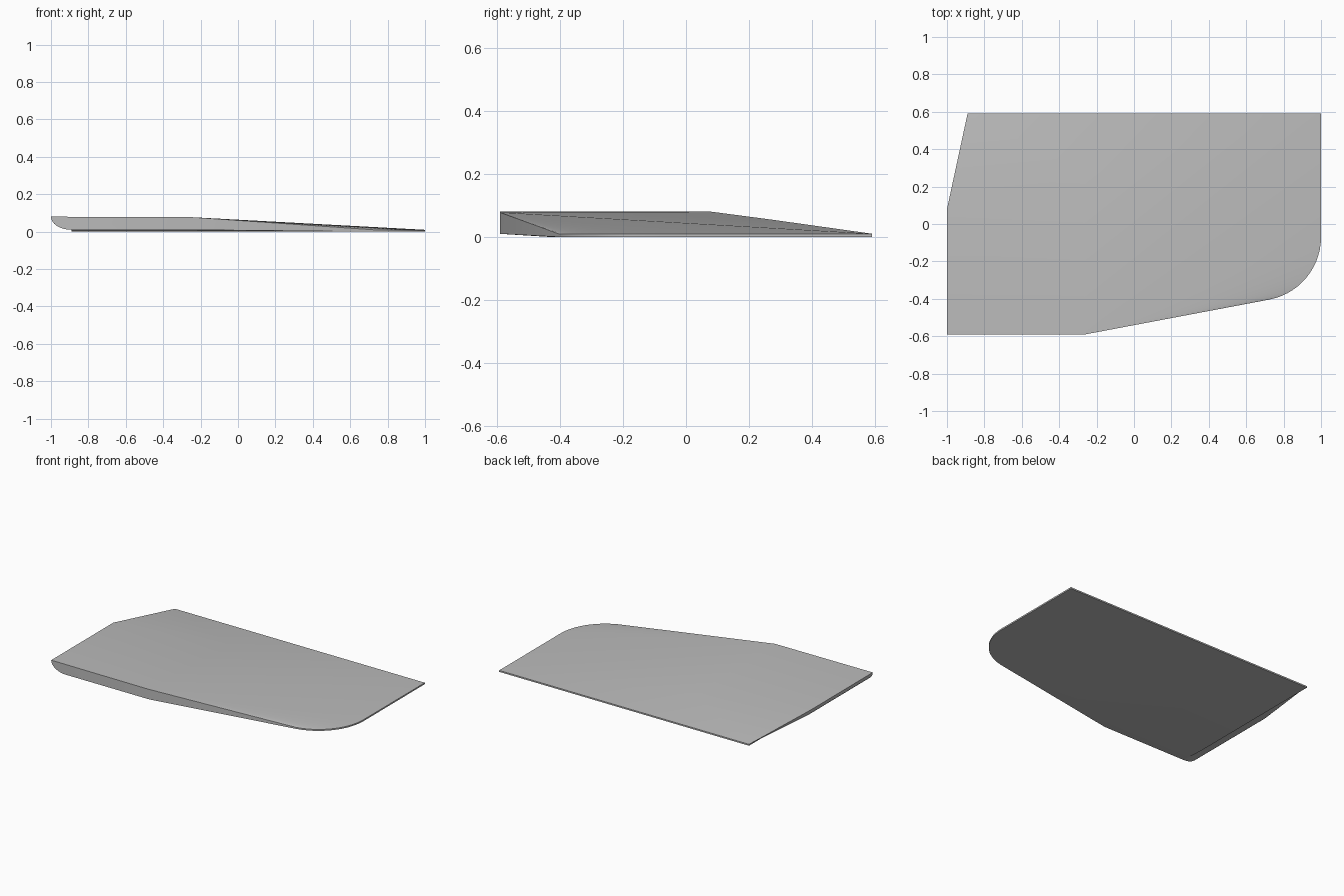
import bpy, bmesh, math

cube = bpy.data.objects.get("Cube")
if cube:
    bpy.data.objects.remove(cube, do_unlink=True)

FRONT, BACK, RIM, TOP = -0.59, 0.59, 0.01, 0.08
ROOT_X, ROOT_OUT = -0.89, 0.11

mat = bpy.data.materials.new("light_grey")
mat.use_nodes = True
colour = (0.5, 0.5, 0.5, 1)
mat.diffuse_color = colour
mat.node_tree.nodes["Principled BSDF"].inputs["Base Color"].default_value = colour

bm = bmesh.new()


def v(x, y, z):
    return bm.verts.new((x, y, z))


def face(*verts):
    return bm.faces.new(verts)


def root_row(y, steps=8):
    """Quarter-round section from the top edge down to the underside."""
    row = []
    for i in range(steps + 1):
        a = math.pi / 2 * i / steps
        row.append(v(ROOT_X - ROOT_OUT * math.cos(a), y, TOP - (TOP - RIM) * math.sin(a)))
    return row


# Corner points of the panel
row_front, row_mid = root_row(FRONT), root_row(0.08)
kink, kink_low = v(-0.26, FRONT, 0.078), v(-0.26, FRONT, RIM)
crease = v(-0.26, 0.27, 0.055)
back_root, back_root_low = v(ROOT_X, BACK, RIM), v(ROOT_X, BACK, 0)
back_tip, back_tip_low = v(1, BACK, RIM), v(1, BACK, 0)
keel_root, keel_kink = v(ROOT_X, -0.43, 0), v(-0.26, -0.43, 0)

# Rounded tip corner
arc_top, arc_low = [], []
for i in range(15):
    a = math.radians(-79 + 79 * i / 14)
    x, y = 0.66 + 0.34 * math.cos(a), -0.07 + 0.34 * math.sin(a)
    arc_top.append(v(x, y, RIM))
    arc_low.append(v(x, y, 0))

# Top surface
face(row_front[0], kink, row_mid[0])
face(kink, crease, row_mid[0])
face(row_mid[0], crease, back_root)
face(crease, back_tip, back_root)
face(kink, back_tip, crease)
face(kink, arc_top[-1], back_tip)
for a, b in zip(arc_top, arc_top[1:]):
    face(kink, a, b)

# Rounded root side, fading out towards the back
for i in range(len(row_front) - 1):
    face(row_front[i], row_mid[i], row_mid[i + 1], row_front[i + 1])
    face(row_mid[i], back_root, row_mid[i + 1])
face(row_front[-1], row_mid[-1], back_root, back_root_low, keel_root)

# Front wall, swept leading edge and thin rim
face(*row_front, kink_low, kink)
face(kink, kink_low, arc_low[0], arc_top[0])
rim_top = arc_top + [back_tip, back_root]
rim_low = arc_low + [back_tip_low, back_root_low]
for i in range(len(rim_top) - 1):
    face(rim_top[i], rim_low[i], rim_low[i + 1], rim_top[i + 1])

# Underside
face(row_front[-1], keel_root, keel_kink, kink_low)
face(kink_low, keel_kink, arc_low[0])
face(keel_root, keel_kink, *rim_low)

bmesh.ops.recalc_face_normals(bm, faces=bm.faces[:])
mesh = bpy.data.meshes.new("wing_panel")
bm.to_mesh(mesh)
bm.free()
mesh.materials.append(mat)
panel = bpy.data.objects.new("wing_panel", mesh)
bpy.context.collection.objects.link(panel)
bpy.context.view_layer.objects.active = panel
panel.select_set(True)
bpy.ops.object.shade_smooth_by_angle(angle=math.radians(30))
